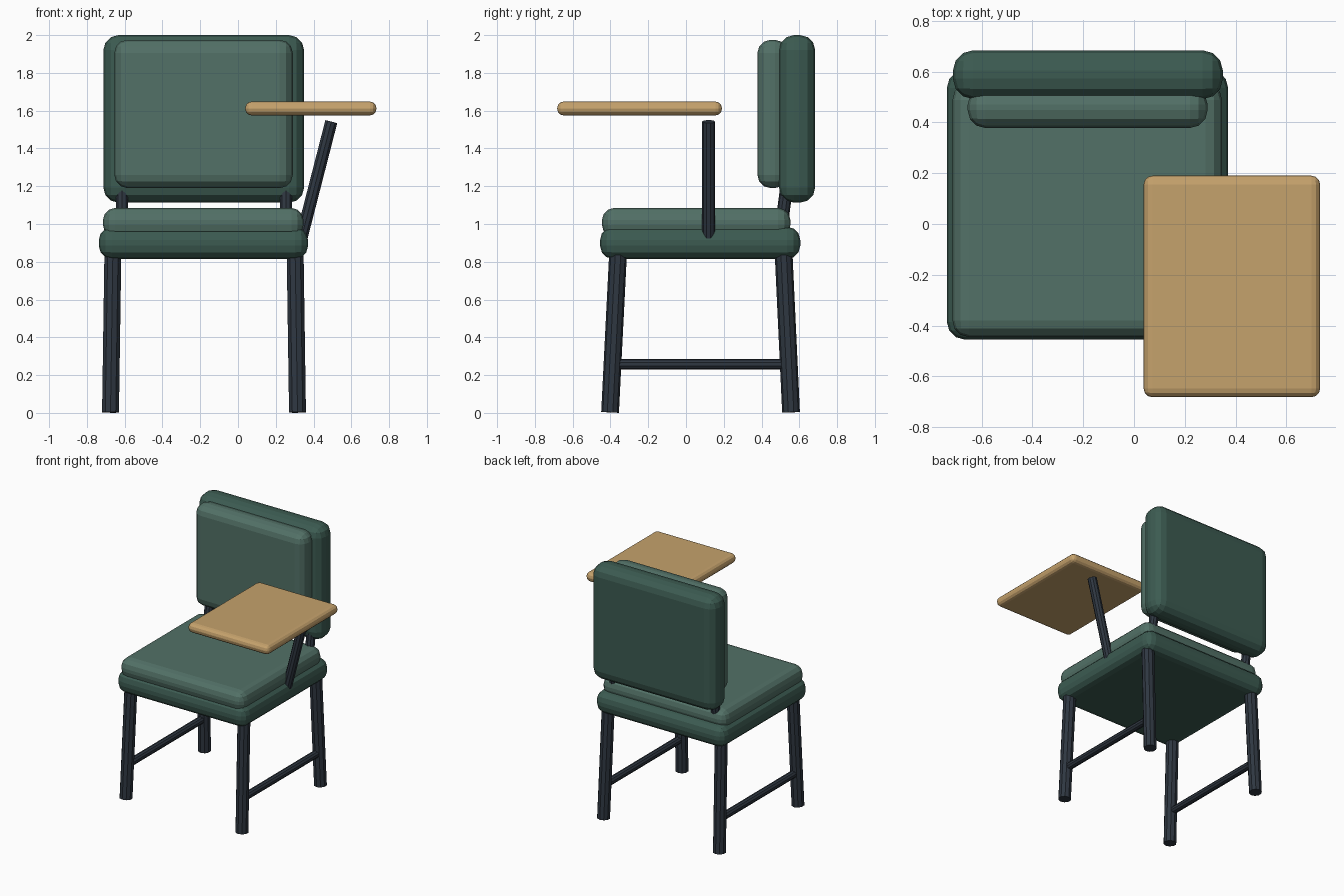
import bpy, bmesh
from mathutils import Vector, Matrix

if "Cube" in bpy.data.objects:
    bpy.data.objects.remove(bpy.data.objects["Cube"])

def material(name, rgb):
    m = bpy.data.materials.new(name)
    m.diffuse_color = (*rgb, 1)
    m.use_nodes = True
    m.node_tree.nodes["Principled BSDF"].inputs["Base Color"].default_value = m.diffuse_color
    return m

SHELL = material("dark_green", (0.045, 0.105, 0.083))
PAD = material("soft_green", (0.085, 0.165, 0.135))
METAL = material("dark_steel", (0.028, 0.038, 0.053))
WOOD = material("wood", (0.56, 0.36, 0.15))

def finish(bm, name, mat):
    me = bpy.data.meshes.new(name)
    bm.to_mesh(me)
    bm.free()
    ob = bpy.data.objects.new(name, me)
    bpy.context.collection.objects.link(ob)
    me.materials.append(mat)
    return ob

def soft_box(name, lo, hi, bevel, mat, segments=3):
    lo, hi = Vector(lo), Vector(hi)
    bm = bmesh.new()
    bmesh.ops.create_cube(bm, size=1, matrix=Matrix.Translation((lo + hi) / 2)
                          @ Matrix.Diagonal((*(hi - lo), 1)))
    ob = finish(bm, name, mat)
    mod = ob.modifiers.new("rounding", 'BEVEL')
    mod.width = bevel
    mod.segments = segments
    return ob

def tube(name, a, b, r, sides=10):
    a, b = Vector(a), Vector(b)
    d = b - a
    rot = Vector((0, 0, 1)).rotation_difference(d).to_matrix().to_4x4()
    bm = bmesh.new()
    bmesh.ops.create_cone(bm, cap_ends=True, segments=sides, radius1=r, radius2=r,
                          depth=d.length, matrix=Matrix.Translation((a + b) / 2) @ rot)
    return finish(bm, name, METAL)

# Seat shell and cushion
soft_box("seat_base", (-0.737, -0.455, 0.815), (0.371, 0.605, 0.985), 0.07, SHELL)
soft_box("seat_cushion", (-0.715, -0.445, 0.93), (0.347, 0.553, 1.085), 0.065, PAD)

# Backrest shell and pad
soft_box("back_shell", (-0.713, 0.492, 1.113), (0.35, 0.684, 2.0), 0.08, SHELL)
soft_box("back_pad", (-0.655, 0.378, 1.19), (0.29, 0.54, 1.975), 0.07, PAD)

# Writing tablet
soft_box("writing_tablet", (0.038, -0.682, 1.575), (0.733, 0.19, 1.648), 0.034, WOOD)

# Splayed legs, side stretchers and back uprights, mirrored about the seat centre
CX = -0.18
for side, s in (("left", -1), ("right", 1)):
    tube(f"front_leg_{side}", (CX + s * 0.495, -0.402, 0.003),
         (CX + s * 0.482, -0.358, 0.88), 0.047)
    tube(f"rear_leg_{side}", (CX + s * 0.495, 0.556, 0.003),
         (CX + s * 0.482, 0.515, 0.88), 0.047)
    tube(f"stretcher_{side}", (CX + s * 0.491, -0.388, 0.257),
         (CX + s * 0.491, 0.543, 0.257), 0.028)
    tube(f"back_upright_{side}", (CX + s * 0.434, 0.497, 0.93),
         (CX + s * 0.434, 0.56, 1.4), 0.034)

# Leaning tablet support
tube("tablet_support", (0.324, 0.12, 0.88), (0.494, 0.12, 1.542), 0.034)
